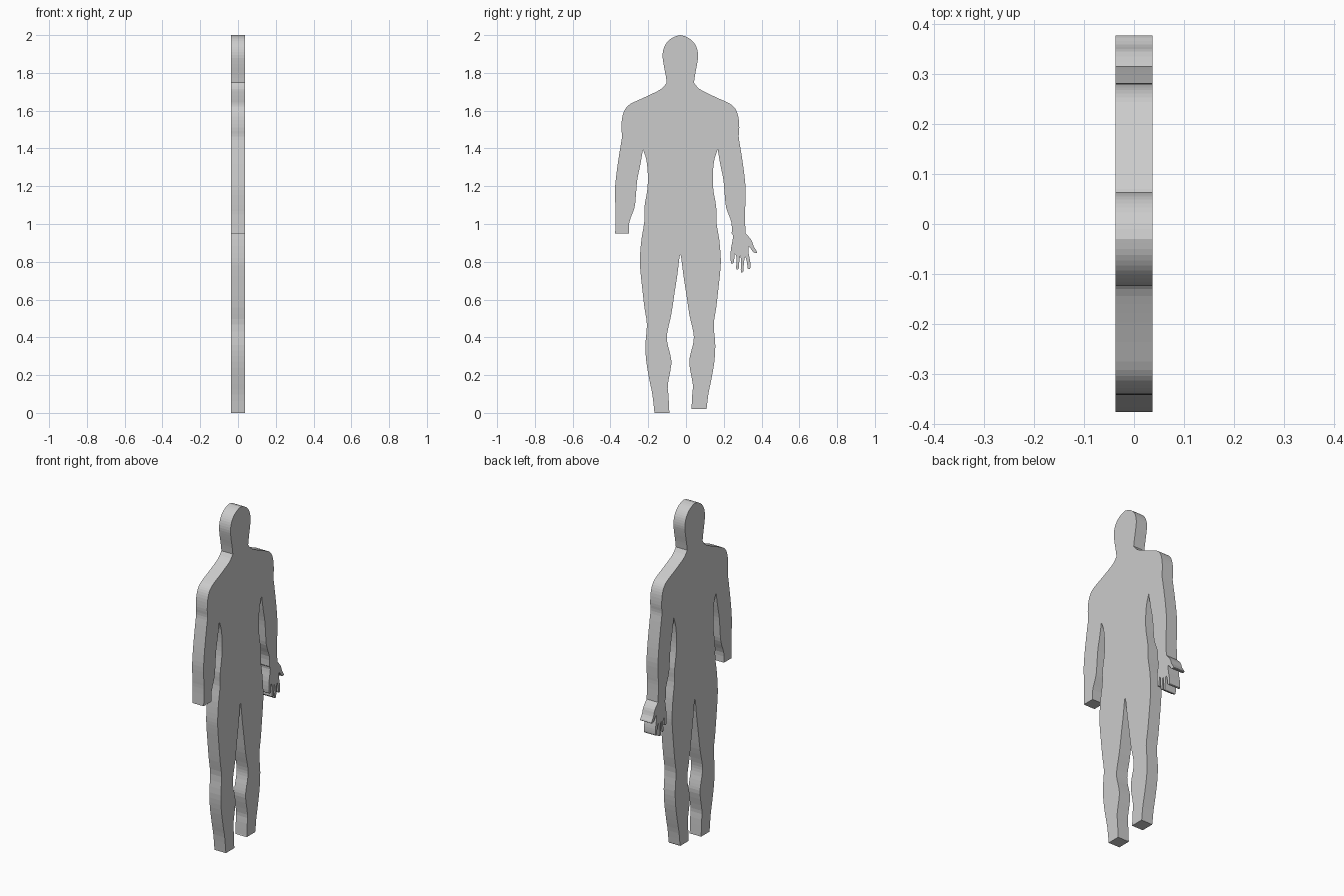
import bpy, bmesh
from mathutils import Vector

AXIS_Y = -0.03      # the body's symmetry line
HALF = 0.0375       # half of the board thickness

# Half outline as (distance from symmetry line, height), split at sharp corners
head = [(0, 2.0), (.032, 1.991), (.063, 1.97), (.085, 1.938), (.094, 1.895),
        (.089, 1.848), (.078, 1.79), (.072, 1.748)]
shoulder_arm = [(.072, 1.748), (.10, 1.716), (.148, 1.69), (.206, 1.663),
                (.262, 1.637), (.291, 1.61), (.307, 1.568), (.312, 1.51),
                (.309, 1.462), (.317, 1.41), (.328, 1.34), (.339, 1.26),
                (.346, 1.18), (.344, 1.10), (.342, 1.05), (.345, .95)]
inner_arm = [(.272, .95), (.27, 1.01), (.243, 1.086), (.235, 1.155),
             (.228, 1.234), (.212, 1.313), (.198, 1.395)]
flank_leg = [(.198, 1.395), (.18, 1.34), (.172, 1.26), (.175, 1.18), (.19, 1.09),
             (.191, 1.01), (.206, .917), (.214, .82), (.212, .758), (.201, .652),
             (.19, .557), (.177, .467), (.185, .36), (.18, .271), (.164, .176),
             (.148, .097), (.137, 0)]
inner_leg = [(.058, 0), (.063, .097), (.066, .15), (.048, .255), (.053, .308),
             (.069, .372), (.069, .425), (.048, .52), (.032, .626), (.016, .73),
             (.005, .82), (0, .838)]
# Hand on one side only: thumb, then four fingers
hand = [(.345, .95), (.375, .917), (.389, .88), (.407, .85), (.388, .849),
        (.37, .873), (.36, .878), (.362, .843), (.370, .80), (.370, .765),
        (.357, .765), (.352, .80), (.342, .826), (.336, .785), (.333, .748),
        (.320, .748), (.322, .80), (.317, .83), (.312, .80), (.309, .764),
        (.296, .764), (.298, .82), (.288, .84), (.283, .797), (.268, .795),
        (.267, .86), (.279, .93), (.272, .95)]


def smooth(pts, steps=3):
    """Catmull-Rom curve through the points of one section."""
    p = [Vector(q) for q in pts]
    p = [p[0]] + p + [p[-1]]
    out = []
    for a, b, c, d in zip(p, p[1:], p[2:], p[3:]):
        for i in range(steps):
            t = i / steps
            out.append(0.5 * (2 * b + (c - a) * t + (2 * a - 5 * b + 4 * c - d) * t * t
                              + (3 * b - a - 3 * c + d) * t ** 3))
    return out + [p[-1]]


def half_outline(sections, side, floor):
    pts = []
    for s in sections:
        for q in smooth(s):
            q = (AXIS_Y + side * q.x, max(q.y, floor))
            if not pts or (Vector(q) - Vector(pts[-1])).length > 1e-4:
                pts.append(q)
    return pts


# One half keeps the hand and a slightly raised foot, the other ends at the wrist
right = half_outline([head, shoulder_arm, hand, inner_arm, flank_leg,
                      [(.137, .02), (.058, .02)], inner_leg], 1, .02)
left = half_outline([head, shoulder_arm, inner_arm, flank_leg, inner_leg], -1, 0)
outline = right + left[-2:0:-1]

# Flat figure cut from a board
bm = bmesh.new()
face = bm.faces.new([bm.verts.new((-HALF, y, z)) for y, z in outline])
ext = bmesh.ops.extrude_face_region(bm, geom=[face], use_keep_orig=True)
moved = [v for v in ext["geom"] if isinstance(v, bmesh.types.BMVert)]
bmesh.ops.translate(bm, verts=moved, vec=(2 * HALF, 0, 0))
bmesh.ops.recalc_face_normals(bm, faces=bm.faces)
bmesh.ops.triangulate(bm, faces=[f for f in bm.faces if len(f.verts) > 4])
mesh = bpy.data.meshes.new("figure_board")
bm.to_mesh(mesh)
bm.free()

grey = bpy.data.materials.new("light grey")
grey.diffuse_color = (0.6, 0.6, 0.6, 1)
mesh.materials.append(grey)
bpy.context.collection.objects.link(bpy.data.objects.new("figure_board", mesh))
